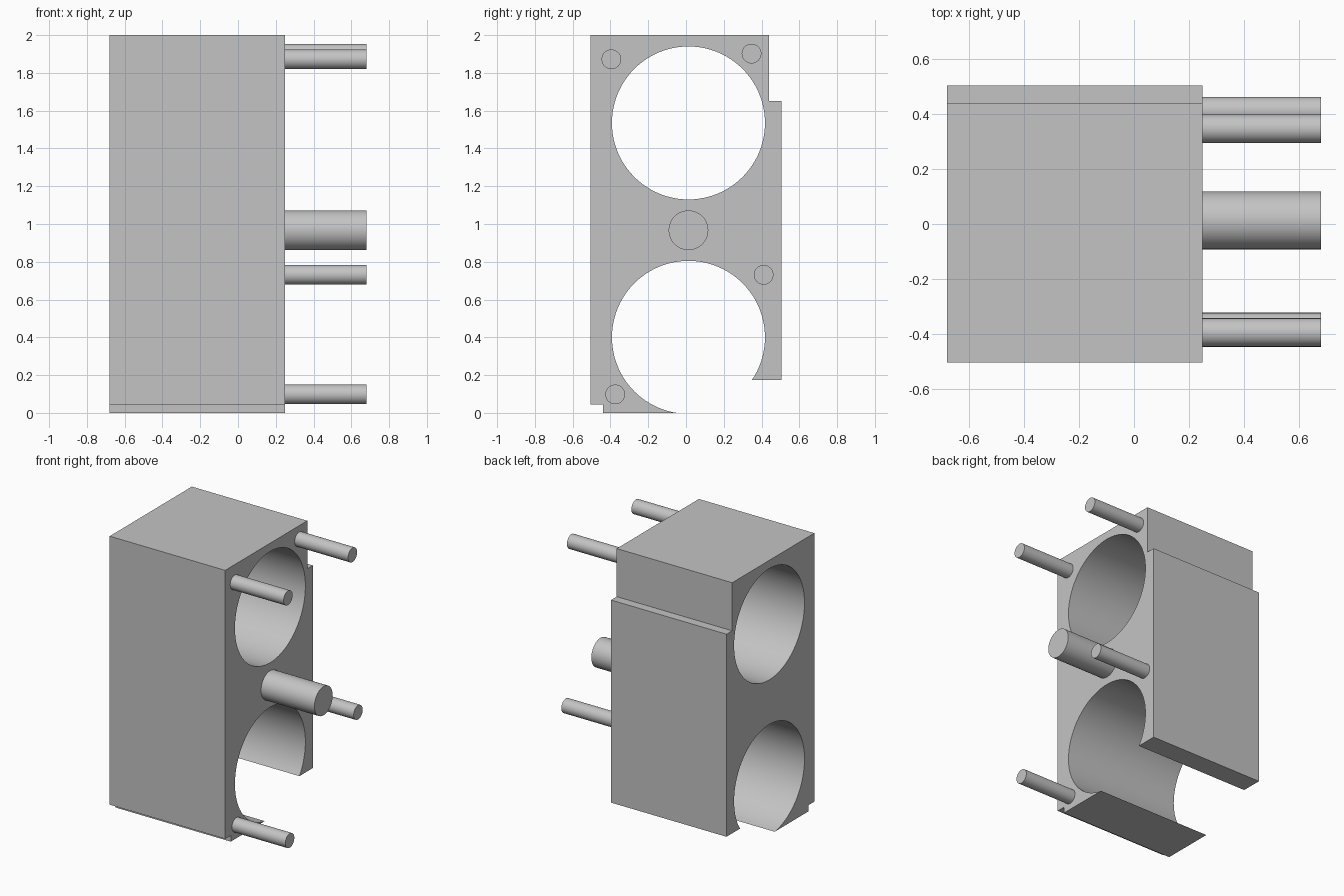
import bpy
import bmesh
from math import pi, radians
from mathutils import Matrix

default = bpy.data.objects.get("Cube")
if default:
    bpy.data.objects.remove(default, do_unlink=True)

LEFT, FACE, PIN_END = -0.68, 0.25, 0.68

grey = bpy.data.materials.new("plain_grey")
grey.use_nodes = True
grey.diffuse_color = (0.55, 0.55, 0.55, 1)
grey.node_tree.nodes["Principled BSDF"].inputs["Base Color"].default_value = grey.diffuse_color


def add_object(name, bm):
    bmesh.ops.recalc_face_normals(bm, faces=bm.faces)
    mesh = bpy.data.meshes.new(name)
    bm.to_mesh(mesh)
    bm.free()
    mesh.materials.append(grey)
    obj = bpy.data.objects.new(name, mesh)
    bpy.context.collection.objects.link(obj)
    return obj


def rod(name, y, z, radius, x0, x1, sides):
    """Cylinder lying along x."""
    bm = bmesh.new()
    place = Matrix.Translation(((x0 + x1) / 2, y, z)) @ Matrix.Rotation(pi / 2, 4, 'Y')
    bmesh.ops.create_cone(bm, cap_ends=True, segments=sides, radius1=radius,
                          radius2=radius, depth=x1 - x0, matrix=place)
    return add_object(name, bm)


def smooth(obj):
    bpy.ops.object.select_all(action='DESELECT')
    obj.select_set(True)
    bpy.context.view_layer.objects.active = obj
    bpy.ops.object.shade_smooth_by_angle(angle=radians(30))


# Block: stepped side profile (y, z) extruded along x
profile = [(-0.505, 2), (0.44, 2), (0.44, 1.65), (0.505, 1.65), (0.505, 0.175),
           (0.01, 0.175), (0.01, 0), (-0.44, 0), (-0.44, 0.045), (-0.505, 0.045)]
bm = bmesh.new()
side = bm.faces.new([bm.verts.new((LEFT, y, z)) for y, z in profile])
extruded = bmesh.ops.extrude_face_region(bm, geom=[side], use_keep_orig=True)
moved = [v for v in extruded["geom"] if isinstance(v, bmesh.types.BMVert)]
bmesh.ops.translate(bm, verts=moved, vec=(FACE - LEFT, 0, 0))
block = add_object("block", bm)

# Two large bores, the lower one open at the bottom
for label, z in (("upper", 1.535), ("lower", 0.4)):
    cutter = rod(label + "_bore_cutter", 0.013, z, 0.405, LEFT - 0.1, FACE + 0.1, 96)
    cutter.hide_render = True
    cut = block.modifiers.new(label + "_bore", 'BOOLEAN')
    cut.operation = 'DIFFERENCE'
    cut.solver = 'EXACT'
    cut.object = cutter
    bpy.context.view_layer.objects.active = block
    bpy.ops.object.modifier_apply(modifier=cut.name)
    bpy.data.objects.remove(cutter, do_unlink=True)
smooth(block)

# Corner pins and the thick centre pin
pins = {
    "upper_front_pin": (-0.395, 1.872, 0.052),
    "upper_back_pin": (0.347, 1.902, 0.052),
    "lower_back_pin": (0.411, 0.731, 0.052),
    "lower_front_pin": (-0.375, 0.098, 0.052),
    "centre_pin": (0.013, 0.967, 0.105),
}
for name, (y, z, radius) in pins.items():
    smooth(rod(name, y, z, radius, FACE, PIN_END, 48))
